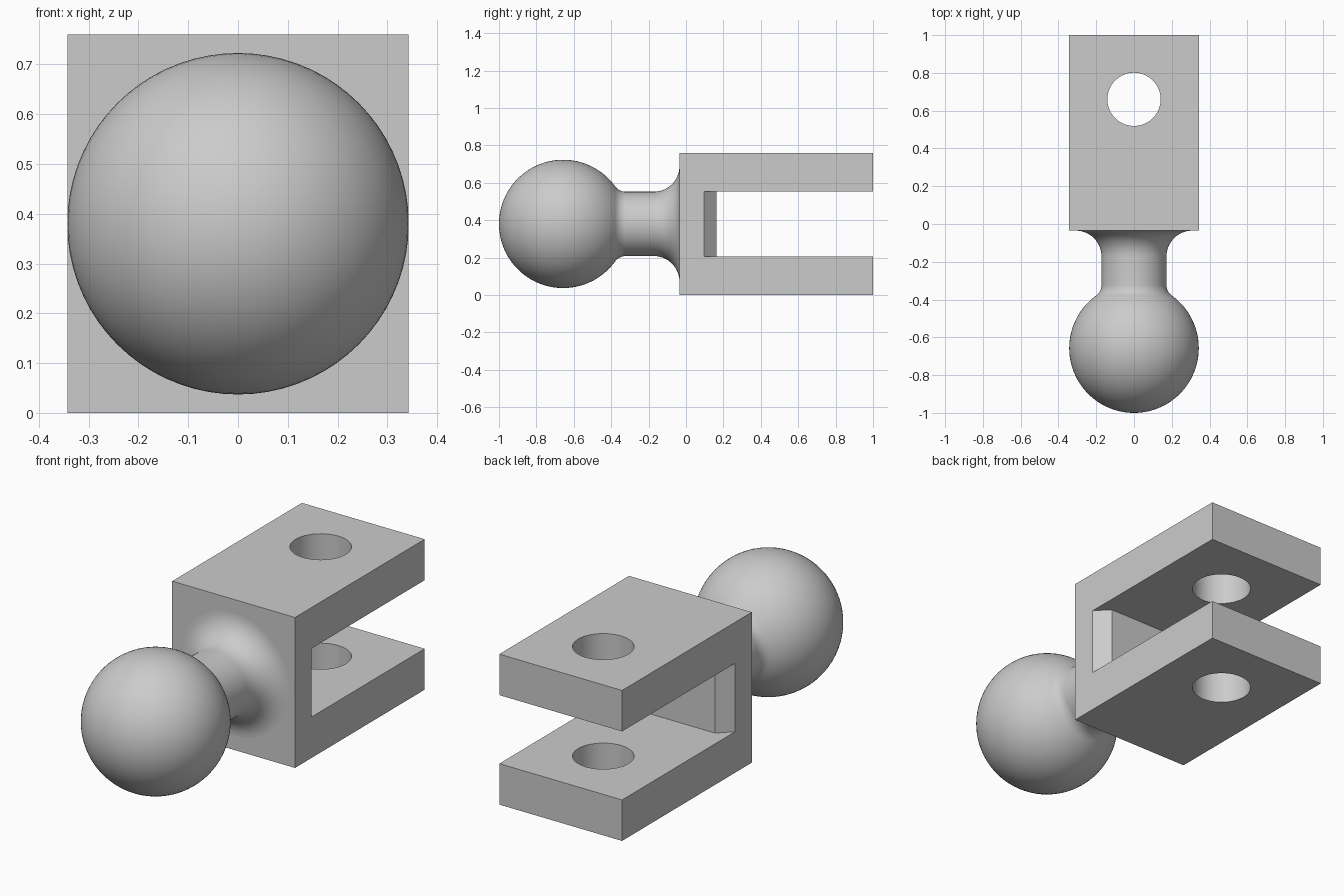
import bpy, bmesh
from math import sin, cos, pi, sqrt, atan2, radians
from mathutils import Matrix, Vector

cube = bpy.data.objects.get("Cube")
if cube:
    bpy.data.objects.remove(cube, do_unlink=True)

# Main dimensions
HALF_W, HEIGHT = 0.343, 0.76
FRONT, BACK = -0.035, 1.0
MID = HEIGHT / 2
SLOT_HALF, SLOT_END, CHAMFER = 0.173, 0.163, 0.066
HOLE_Y, HOLE_R = 0.66, 0.141
BALL_R, NECK_R = 0.343, 0.172
BALL_Y = -1 + BALL_R
ROOT_FILLET, BALL_FILLET = 0.137, 0.07

steel = bpy.data.materials.new("plain_grey")
steel.use_nodes = True
grey = (0.6, 0.6, 0.6, 1)
steel.diffuse_color = grey
steel.node_tree.nodes["Principled BSDF"].inputs["Base Color"].default_value = grey


def make_object(name, bm):
    bmesh.ops.recalc_face_normals(bm, faces=bm.faces)
    mesh = bpy.data.meshes.new(name)
    bm.to_mesh(mesh)
    bm.free()
    mesh.materials.append(steel)
    obj = bpy.data.objects.new(name, mesh)
    bpy.context.collection.objects.link(obj)
    return obj


def prism(name, outline, z0, z1):
    """Extrude an xy outline from z0 to z1."""
    bm = bmesh.new()
    face = bm.faces.new([bm.verts.new((x, y, z0)) for x, y in outline])
    top = bmesh.ops.extrude_face_region(bm, geom=[face])["geom"]
    bmesh.ops.translate(bm, vec=(0, 0, z1 - z0),
                        verts=[v for v in top if isinstance(v, bmesh.types.BMVert)])
    return make_object(name, bm)


def select_only(obj):
    bpy.ops.object.select_all(action="DESELECT")
    obj.select_set(True)
    bpy.context.view_layer.objects.active = obj


def cut(obj, cutter):
    cutter.hide_render = True
    mod = obj.modifiers.new("cut", "BOOLEAN")
    mod.operation, mod.solver, mod.object = "DIFFERENCE", "EXACT", cutter
    select_only(obj)
    bpy.ops.object.modifier_apply(modifier=mod.name)
    bpy.data.objects.remove(cutter, do_unlink=True)


def arc(cx, cy, r, a0, a1, n):
    return [(cx + r * cos(a0 + (a1 - a0) * i / n),
             cy + r * sin(a0 + (a1 - a0) * i / n)) for i in range(n + 1)]


# Fork: block with a chamfer-ended slot and a pin hole through both arms
fork = prism("fork", [(-HALF_W, FRONT), (HALF_W, FRONT), (HALF_W, BACK), (-HALF_W, BACK)],
             0, HEIGHT)
flat = HALF_W - CHAMFER
wide = HALF_W + 0.05
side_y = SLOT_END - CHAMFER - 0.05
slot = prism("slot_cutter", [(-wide, side_y), (-flat, SLOT_END), (flat, SLOT_END),
                             (wide, side_y), (wide, BACK + 0.1), (-wide, BACK + 0.1)],
             MID - SLOT_HALF, MID + SLOT_HALF)
cut(fork, slot)
hole = prism("hole_cutter", arc(0, HOLE_Y, HOLE_R, 0, 2 * pi, 64)[:-1], -0.1, HEIGHT + 0.1)
cut(fork, hole)

# Ball stud: one turned profile (radius, y) with fillets at the ball and at the block
reach = sqrt((BALL_R + BALL_FILLET) ** 2 - (NECK_R + BALL_FILLET) ** 2)
angle = atan2(reach, NECK_R + BALL_FILLET)
profile = arc(0, BALL_Y, BALL_R, -pi / 2, angle, 40)
profile += arc(NECK_R + BALL_FILLET, BALL_Y + reach, BALL_FILLET, pi + angle, pi, 8)[1:]
profile += arc(NECK_R + ROOT_FILLET, FRONT - ROOT_FILLET, ROOT_FILLET, pi, pi / 2, 14)
profile += [(NECK_R + ROOT_FILLET, FRONT + 0.005), (0, FRONT + 0.005)]

bm = bmesh.new()
verts = [bm.verts.new((r, y, MID)) for r, y in profile]
edges = [bm.edges.new(pair) for pair in zip(verts, verts[1:])]
bmesh.ops.spin(bm, geom=verts + edges, cent=(0, 0, MID), axis=(0, 1, 0),
               angle=2 * pi, steps=72)
bmesh.ops.remove_doubles(bm, verts=bm.verts, dist=0.0001)
stud = make_object("ball_stud", bm)

# Smooth the round surfaces, keep the block edges sharp
for obj in (fork, stud):
    select_only(obj)
    bpy.ops.object.shade_smooth_by_angle(angle=radians(30))
